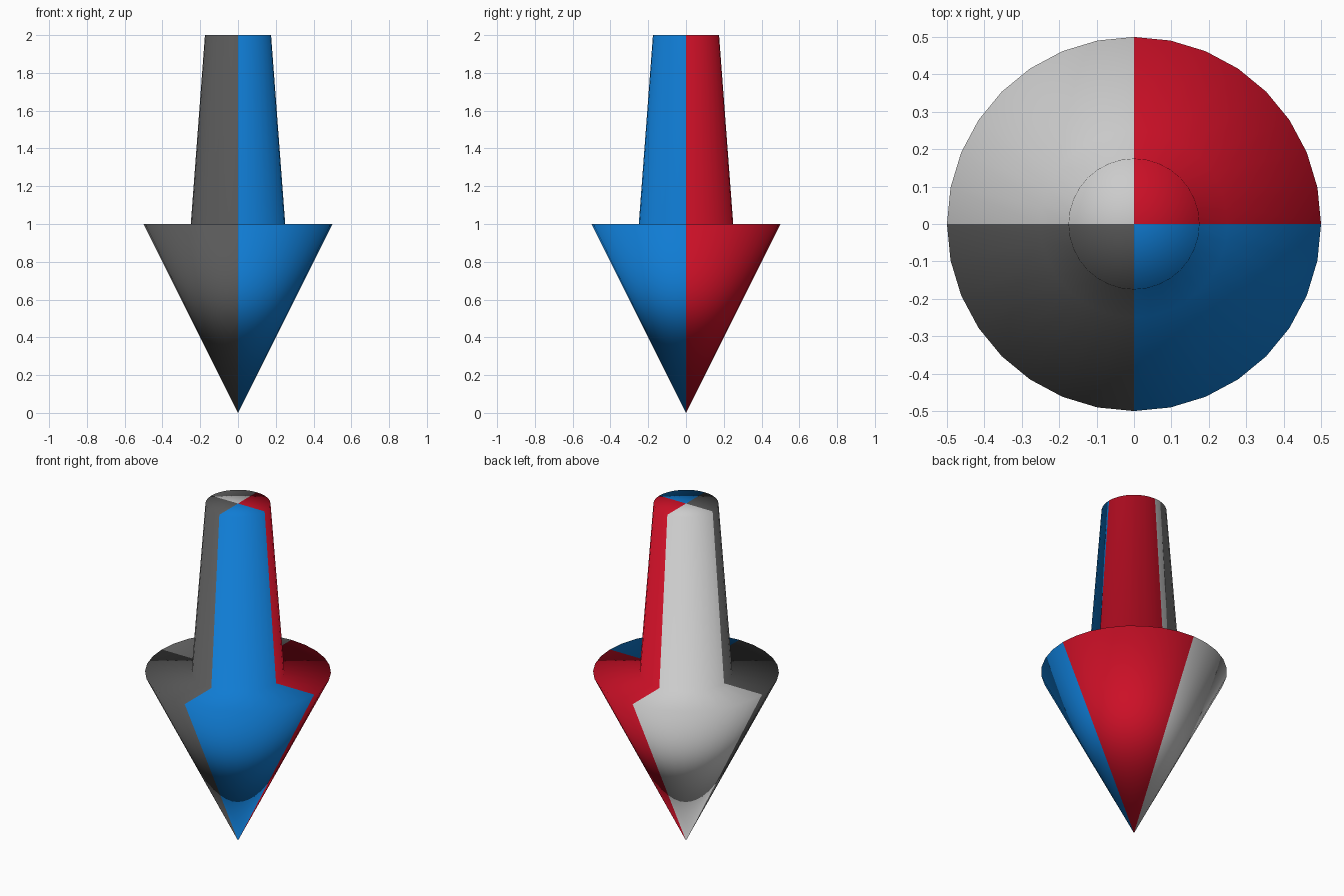
import bpy, bmesh, math

if "Cube" in bpy.data.objects:
    bpy.data.objects.remove(bpy.data.objects["Cube"])

SEGMENTS = 32
# Half-profile (radius, height) from the tip up to the flat shaft end
PROFILE = [(0.5, 1.0), (0.25, 1.0), (0.175, 2.0)]
# Quadrant colours, counter-clockwise from +x +y
COLOURS = [
    ("red", (0.6, 0.005, 0.02, 1)),
    ("light_grey", (0.6, 0.6, 0.6, 1)),
    ("dark_grey", (0.1, 0.1, 0.1, 1)),
    ("blue", (0.005, 0.2, 0.65, 1)),
]

# Downward arrow: conical head and tapered shaft, turned around z
bm = bmesh.new()
tip = bm.verts.new((0, 0, 0))
end = bm.verts.new((0, 0, 2))
rings = []
for r, z in PROFILE:
    ring = []
    for i in range(SEGMENTS):
        a = 2 * math.pi * i / SEGMENTS
        ring.append(bm.verts.new((r * math.cos(a), r * math.sin(a), z)))
    rings.append(ring)

for i in range(SEGMENTS):
    j = (i + 1) % SEGMENTS
    faces = [bm.faces.new((tip, rings[0][j], rings[0][i])),
             bm.faces.new((end, rings[-1][i], rings[-1][j]))]
    for lower, upper in zip(rings, rings[1:]):
        faces.append(bm.faces.new((lower[i], lower[j], upper[j], upper[i])))
    # One colour per quarter turn, softly shaded throughout
    for f in faces:
        f.material_index = i * 4 // SEGMENTS
        f.smooth = True

mesh = bpy.data.meshes.new("arrow")
bm.to_mesh(mesh)
bm.free()
for name, colour in COLOURS:
    mat = bpy.data.materials.new(name)
    mat.diffuse_color = colour
    mat.use_nodes = True
    mat.node_tree.nodes["Principled BSDF"].inputs["Base Color"].default_value = mat.diffuse_color
    mesh.materials.append(mat)
arrow = bpy.data.objects.new("arrow", mesh)
bpy.context.collection.objects.link(arrow)
